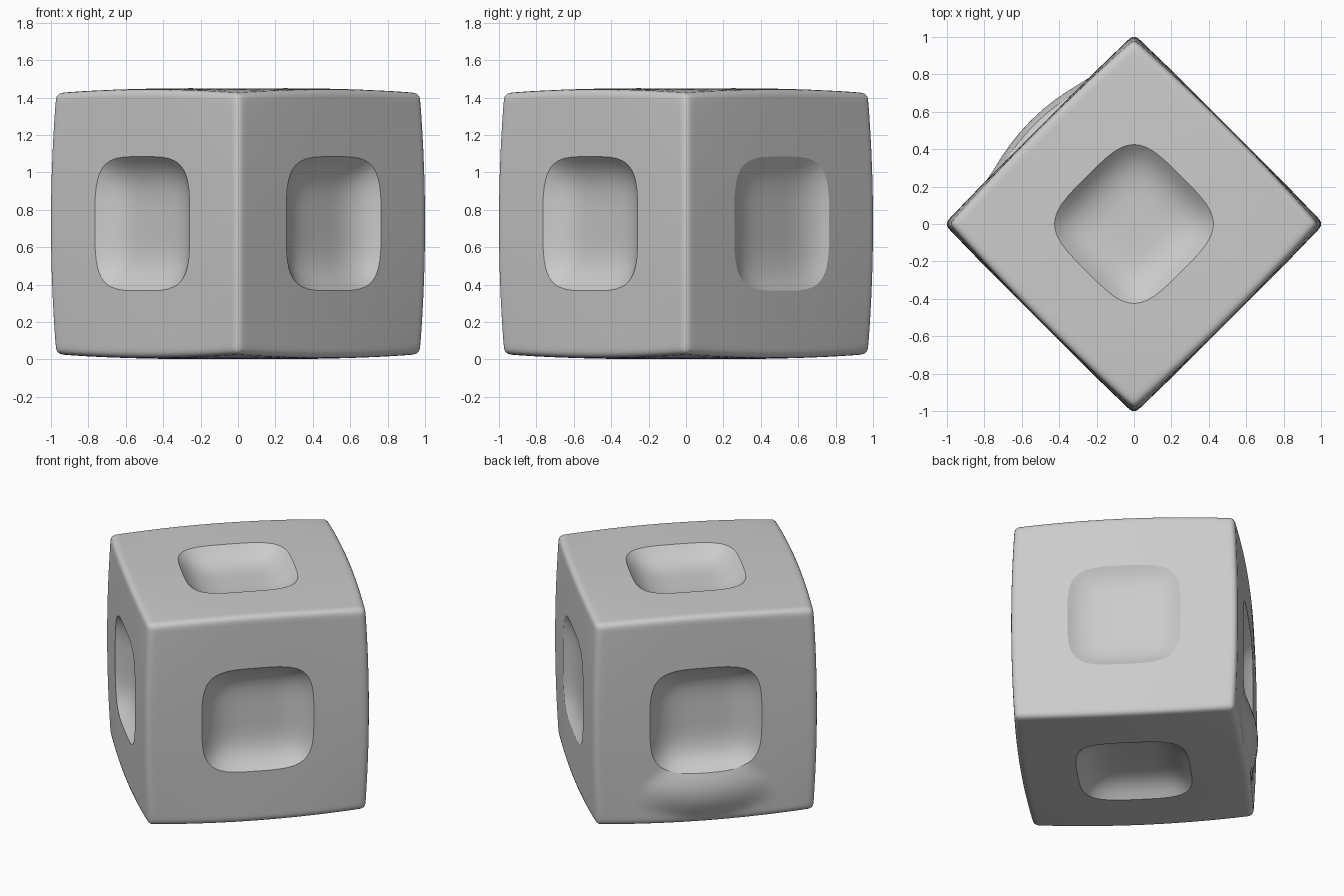
import bpy, bmesh, math
from mathutils import Vector, Matrix

cube = bpy.data.objects.get("Cube")
if cube:
    bpy.data.objects.remove(cube)

HALF = 0.726       # half height of the block
ROUND = 0.05       # edge rounding, relative to HALF
SWELL = 0.012      # how far faces bow outward
CORNER = 0.017     # extra pull-in at the corners
RIM = 0.5          # dent half width, relative to HALF
DEPTH = 0.11
SIDE = 16          # segments along each side of a face
DENT_RINGS, FLAT_RINGS = 10, 14


def pillow(p):
    """Round the edges of the unit cube and bow its faces."""
    core = Vector([max(-1 + ROUND, min(1 - ROUND, c)) for c in p])
    off = p - core
    if off.length > 0:
        p = core + off.normalized() * ROUND
    x, y, z = (c * c for c in p)

    def bow(a, b):
        return 1 - SWELL * (a + b) - CORNER * a * b

    return HALF * Vector((p.x * bow(y, z), p.y * bow(x, z), p.z * bow(x, y)))


def square_outline():
    """Points round a unit square, closer together near the corners."""
    ends = [math.sin(math.pi / 2 * (2 * i / SIDE - 1)) for i in range(SIDE)]
    pts = []
    for turn in range(4):
        spin = Matrix.Rotation(turn * math.pi / 2, 2)
        pts += [spin @ Vector((1, t)) for t in ends]
    return pts


def swelling(u, v):
    """Low lump below the dent on one side."""
    d = (u / 0.42) ** 2 + ((v + 0.5) / 0.2) ** 2
    return 0.06 * (1 - d) ** 1.2 if d < 1 else 0


def add_face(bm, normal, across, up, depth, lump=False):
    """One block face made of rings: dent, then flat surround."""
    def place(q, s):
        p = pillow(normal + across * q.x + up * q.y)
        p -= normal * depth * (1 - min(s, 1) ** 4)
        if lump:
            p += normal * swelling(q.x * HALF, q.y * HALF)
        return bm.verts.new(p)

    outline = square_outline()
    rims = [q * RIM / (q.x ** 4 + q.y ** 4) ** 0.25 for q in outline]
    count = len(outline)
    rings = []
    for i in range(1, DENT_RINGS + 1):
        s = i / DENT_RINGS
        rings.append([place(r * s, s) for r in rims])
    for i in range(1, FLAT_RINGS + 1):
        t = math.sin(math.pi / 2 * i / FLAT_RINGS)
        rings.append([place(r.lerp(q, t), 1) for r, q in zip(rims, outline)])
    middle = place(Vector((0, 0)), 0)
    for j in range(count):
        k = (j + 1) % count
        bm.faces.new((middle, rings[0][j], rings[0][k]))
        for a, b in zip(rings, rings[1:]):
            bm.faces.new((a[j], b[j], b[k], a[k]))


# Dented block
bm = bmesh.new()
Z = Vector((0, 0, 1))
for turn in range(4):
    normal = Matrix.Rotation(turn * math.pi / 2, 3, 'Z') @ Vector((1, 0, 0))
    shallow = turn == 0
    add_face(bm, normal, Z.cross(normal), Z,
             DEPTH * (0.6 if shallow else 1), lump=turn == 1)
for sign in (1, -1):
    add_face(bm, Z * sign, Vector((1, 0, 0)), Vector((0, sign, 0)), DEPTH)
bmesh.ops.remove_doubles(bm, verts=bm.verts, dist=0.0002)
bmesh.ops.recalc_face_normals(bm, faces=bm.faces)

# Stand it on the ground, turned corner-forward
bm.transform(Matrix.Translation((0, 0, HALF)) @ Matrix.Rotation(math.pi / 4, 4, 'Z'))
mesh = bpy.data.meshes.new("dented_block")
bm.to_mesh(mesh)
bm.free()
block = bpy.data.objects.new("dented_block", mesh)
bpy.context.collection.objects.link(block)

# Plain grey
grey = bpy.data.materials.new("plain_grey")
grey.use_nodes = True
colour = (0.6, 0.6, 0.6, 1)
grey.diffuse_color = colour
grey.node_tree.nodes["Principled BSDF"].inputs["Base Color"].default_value = colour
mesh.materials.append(grey)

bpy.ops.object.select_all(action='DESELECT')
block.select_set(True)
bpy.context.view_layer.objects.active = block
bpy.ops.object.shade_smooth_by_angle(angle=math.radians(25))
